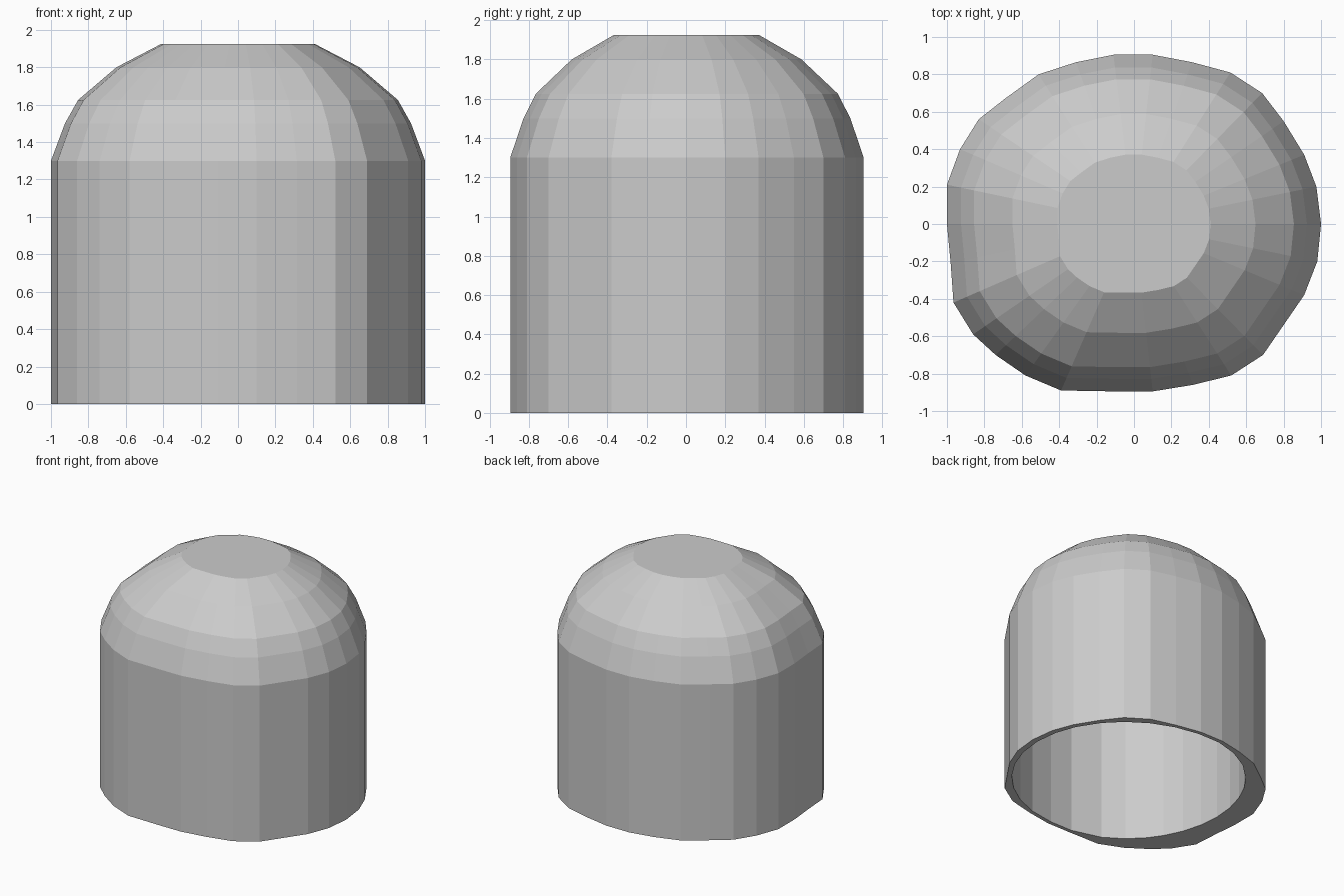
import bpy, bmesh, math

if "Cube" in bpy.data.objects:
    bpy.data.objects.remove(bpy.data.objects["Cube"])

# Slightly irregular plan outline of the dome's outer wall, counter-clockwise
OUTLINE = [
    (1.0, 0.0), (0.975, 0.20), (0.91, 0.37), (0.80, 0.55), (0.685, 0.70),
    (0.515, 0.81), (0.31, 0.865), (0.10, 0.905), (-0.11, 0.905), (-0.31, 0.865),
    (-0.51, 0.80), (-0.69, 0.67), (-0.83, 0.56), (-0.93, 0.40), (-1.0, 0.21),
    (-1.0, 0.0), (-0.98, -0.21), (-0.965, -0.42), (-0.86, -0.59), (-0.74, -0.70),
    (-0.58, -0.81), (-0.39, -0.89), (-0.11, -0.895), (0.10, -0.895), (0.315, -0.86),
    (0.52, -0.81), (0.69, -0.70), (0.80, -0.54), (0.91, -0.38), (0.98, -0.20),
]
# Profile of the dome: (scale of the outline, height)
PROFILE = [(1, 0), (1, 1.30), (0.925, 1.50), (0.855, 1.625), (0.65, 1.80), (0.41, 1.925)]


def inner_point(x, y):
    """Cavity outline: a half ellipse on each side, thickest wall at -x."""
    a = 0.82 if x < 0 else 0.955
    t = 1 / math.hypot(x / a, y / 0.88)
    t = min(t, 0.965)
    return x * t, y * t


def add_rings(bm, outline, height_scale):
    return [[bm.verts.new((x * s, y * s, z * height_scale)) for x, y in outline]
            for s, z in PROFILE]


def bridge(bm, lower, upper):
    n = len(lower)
    for i in range(n):
        j = (i + 1) % n
        bm.faces.new((lower[i], lower[j], upper[j], upper[i]))


bm = bmesh.new()
# Outer skin and cavity, each closed with a flat cap
outer = add_rings(bm, OUTLINE, 1.0)
inner = add_rings(bm, [inner_point(x, y) for x, y in OUTLINE], 0.96)
for rings in (outer, inner):
    for lower, upper in zip(rings, rings[1:]):
        bridge(bm, lower, upper)
    bm.faces.new(rings[-1])
# Bottom rim
bridge(bm, inner[0], outer[0])
bmesh.ops.recalc_face_normals(bm, faces=bm.faces)

mesh = bpy.data.meshes.new("hollow_dome")
bm.to_mesh(mesh)
bm.free()
bpy.context.collection.objects.link(bpy.data.objects.new("hollow_dome", mesh))
